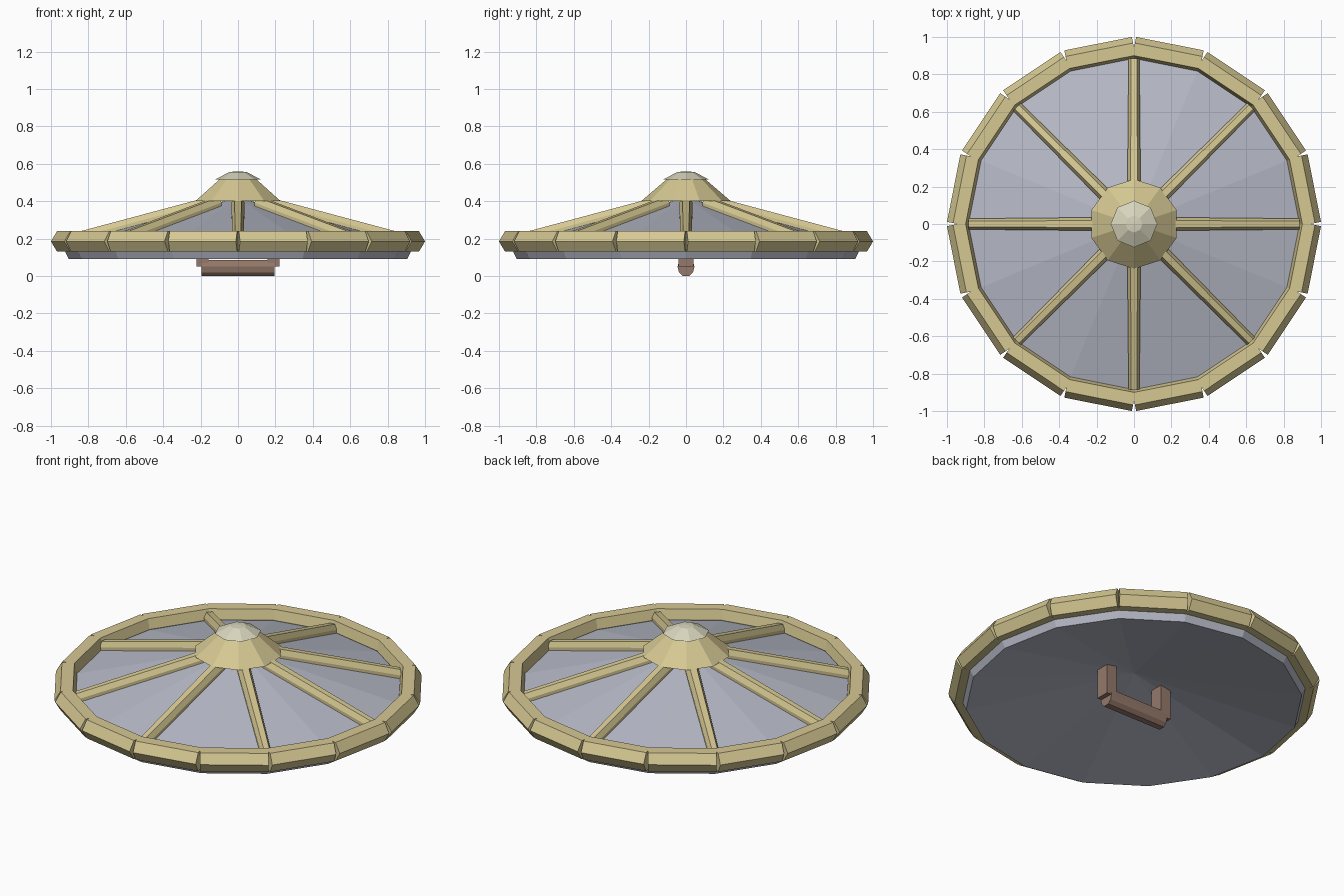
import bpy, bmesh
from math import sin, cos, tau, atan2, radians
from mathutils import Matrix, Vector

old = bpy.data.objects.get("Cube")
if old:
    bpy.data.objects.remove(old, do_unlink=True)


def material(name, rgb):
    m = bpy.data.materials.new(name)
    m.use_nodes = True
    m.diffuse_color = (*rgb, 1)
    m.node_tree.nodes["Principled BSDF"].inputs["Base Color"].default_value = (*rgb, 1)
    return m


BRASS = material("pale_brass", (0.67, 0.58, 0.29))
STEEL = material("grey_steel", (0.47, 0.49, 0.57))
IVORY = material("ivory_cap", (0.68, 0.66, 0.50))
LEATHER = material("brown_leather", (0.30, 0.19, 0.145))


def finish(name, bm, mat):
    bmesh.ops.recalc_face_normals(bm, faces=bm.faces)
    me = bpy.data.meshes.new(name)
    bm.to_mesh(me)
    bm.free()
    me.materials.append(mat)
    ob = bpy.data.objects.new(name, me)
    bpy.context.collection.objects.link(ob)
    return ob


def lathe(name, profile, sides, start, mat):
    """Flat-faceted turned shape; profile is (radius, z), closed on the axis."""
    bm = bmesh.new()
    rings = []
    for r, z in profile:
        count = sides if r > 0 else 1
        rings.append([bm.verts.new((r * cos(start + tau * i / sides),
                                    r * sin(start + tau * i / sides), z))
                      for i in range(count)])
    for a, b in zip(rings, rings[1:]):
        for i in range(sides):
            j = (i + 1) % sides
            loop = [a[i % len(a)], a[j % len(a)], b[j % len(b)], b[i % len(b)]]
            bm.faces.new(list(dict.fromkeys(loop)))
    return finish(name, bm, mat)


def loft(bm, first, last):
    """Capped tube between two matching cross-sections."""
    a = [bm.verts.new(p) for p in first]
    b = [bm.verts.new(p) for p in last]
    n = len(a)
    for i in range(n):
        bm.faces.new((a[i], a[(i + 1) % n], b[(i + 1) % n], b[i]))
    bm.faces.new(a)
    bm.faces.new(b)


# Shallow hollow dish
lathe("shield_dish", [(0, 0.27), (0.905, 0.09), (0.94, 0.165), (0, 0.42)], 16, 0, STEEL)

# Hub and its cap
lathe("hub", [(0, 0.40), (0.24, 0.40), (0.1, 0.52), (0, 0.52)], 10, tau / 4, BRASS)
lathe("hub_cap", [(0, 0.515), (0.125, 0.515), (0.045, 0.556), (0, 0.56)], 8, 0, IVORY)

# Rim of sixteen straight segments, notched where they meet
section = [(0.983, 0.185), (0.95, 0.24), (0.883, 0.24),
           (0.868, 0.185), (0.883, 0.13), (0.95, 0.13)]
for k in range(16):
    bm = bmesh.new()
    loft(bm, [(d, -0.184, z) for d, z in section], [(d, 0.184, z) for d, z in section])
    bm.transform(Matrix.Rotation(tau * (k + 0.5) / 16, 4, "Z"))
    finish(f"rim_segment_{k + 1}", bm, BRASS)


# Eight sloping spokes with bevelled sides
def spoke_section(r, top, scale):
    return [(r, y * scale, top + z) for y, z in
            ((-0.018, 0), (0.018, 0), (0.034, -0.03), (0.034, -0.06),
             (-0.034, -0.06), (-0.034, -0.03))]


for k in range(8):
    bm = bmesh.new()
    loft(bm, spoke_section(0.16, 0.422, 1.05), spoke_section(0.885, 0.228, 0.85))
    bm.transform(Matrix.Rotation(tau * k / 8, 4, "Z"))
    finish(f"spoke_{k + 1}", bm, BRASS)

# Grip bar beneath the dish
half = [(0.018, 0), (0.038, 0.02), (0.045, 0.05), (0.036, 0.085)]
grip = half + [(-y, z) for y, z in reversed(half)]
bm = bmesh.new()
loft(bm, [(-0.195, y, z) for y, z in grip], [(0.195, y, z) for y, z in grip])
finish("grip_bar", bm, LEATHER)

# Posts joining the grip to the dish
for side, name in ((1, "left"), (-1, "right")):
    bm = bmesh.new()
    bmesh.ops.create_cube(bm, size=1)
    bmesh.ops.scale(bm, vec=(0.065, 0.08, 0.2), verts=bm.verts)
    bmesh.ops.translate(bm, vec=(side * 0.19, 0, 0.15), verts=bm.verts)
    finish(f"{name}_grip_post", bm, LEATHER)
